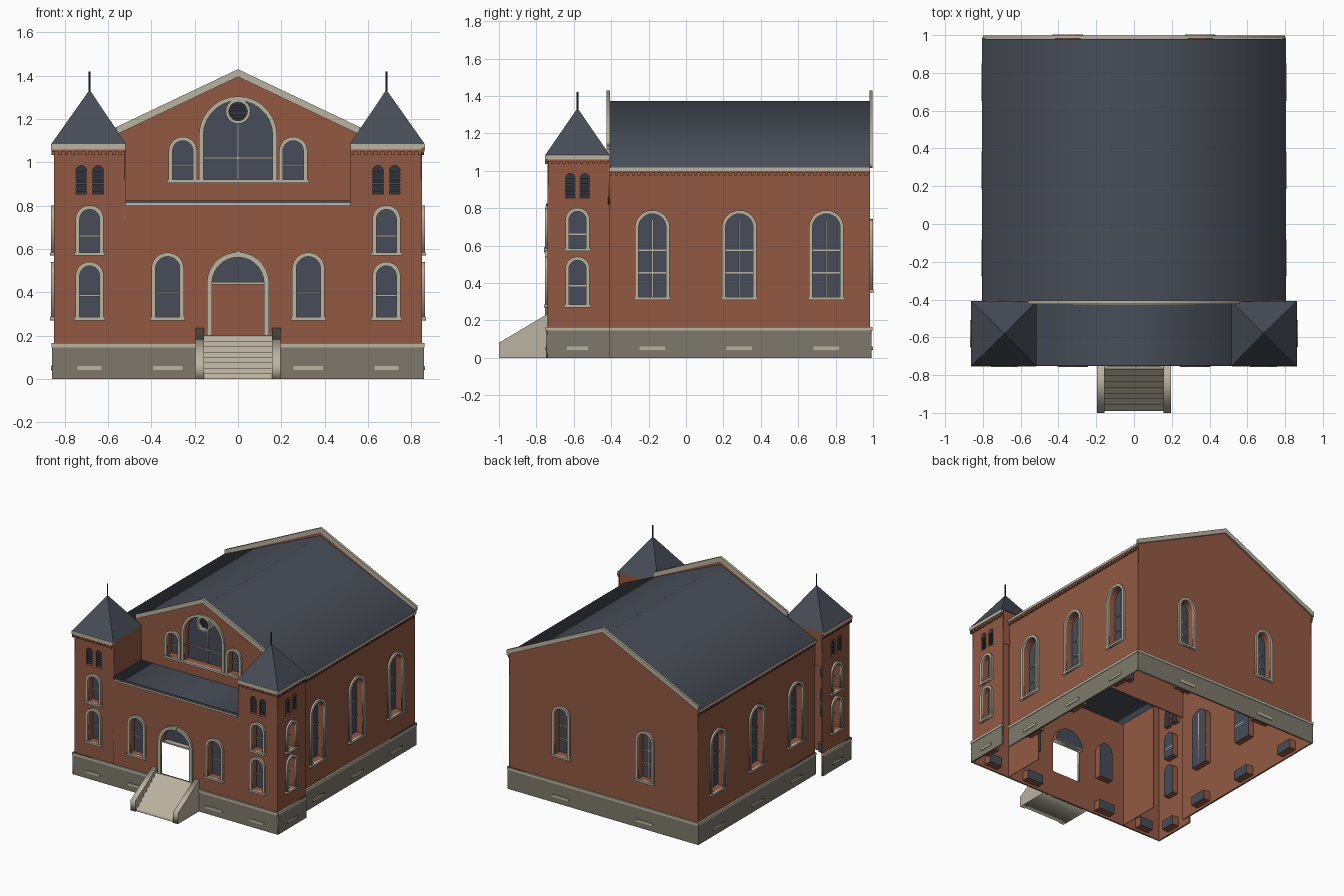
import bpy, bmesh
from math import pi, sin, cos, radians
from mathutils import Matrix, Vector

cube = bpy.data.objects.get("Cube")
if cube:
    bpy.data.objects.remove(cube)


def material(name, hexa):
    rgb = [int(hexa[i:i + 2], 16) / 255 for i in (0, 2, 4)]
    col = [((c + .055) / 1.055) ** 2.4 for c in rgb] + [1]
    m = bpy.data.materials.new(name)
    m.use_nodes = True
    m.diffuse_color = col
    m.node_tree.nodes["Principled BSDF"].inputs["Base Color"].default_value = col
    return m


BRICK = material("red brick", "935943")
TRIM = material("pale stone trim", "bbb3a1")
STONE = material("grey foundation stone", "7d796b")
ROOF = material("slate roof", "484d57")
GLASS = material("window glass", "474c58")
DARK = material("dark louvre", "31353d")


def add(name, me, mats, matrix=Matrix()):
    ob = bpy.data.objects.new(name, me)
    for m in mats:
        me.materials.append(m)
    ob.matrix_world = matrix
    bpy.context.collection.objects.link(ob)
    return ob


def facing(angle, x=0, y=0):
    """Wall frame: local x runs along the wall, y is up, z points outward."""
    return Matrix.Translation((x, y, 0)) @ Matrix.Rotation(radians(angle), 4, 'Z') @ Matrix.Rotation(pi / 2, 4, 'X')


def plate(name, frame, outline, mat, d0, d1, holes=()):
    """Filled flat shape with holes, from depth d0 to d1 on a wall frame."""
    cu = bpy.data.curves.new(name, 'CURVE')
    cu.dimensions, cu.fill_mode, cu.extrude = '2D', 'BOTH', (d1 - d0) / 2
    for pts in [outline, *holes]:
        sp = cu.splines.new('POLY')
        sp.points.add(len(pts) - 1)
        for p, (u, v) in zip(sp.points, pts):
            p.co = (u, v, 0, 1)
        sp.use_cyclic_u = True
    tmp = bpy.data.objects.new(name, cu)
    bpy.context.collection.objects.link(tmp)
    bpy.context.view_layer.update()
    me = bpy.data.meshes.new_from_object(tmp.evaluated_get(bpy.context.evaluated_depsgraph_get()))
    bpy.data.objects.remove(tmp)
    me.materials.clear()
    return add(name, me, [mat], frame @ Matrix.Translation((0, 0, (d0 + d1) / 2)))


def niche(name, frame, outline, depth, back=None):
    """Brick reveal running inward, closed by a pane."""
    bm = bmesh.new()
    front = [bm.verts.new((u, v, 0)) for u, v in outline]
    rear = [bm.verts.new((u, v, -depth)) for u, v in outline]
    for i in range(len(front)):
        bm.faces.new((front[i - 1], rear[i - 1], rear[i], front[i]))
    bm.faces.new(rear).material_index = 1
    me = bpy.data.meshes.new(name)
    bm.to_mesh(me)
    bm.free()
    add(name, me, [BRICK, back or GLASS], frame)


def rect(u0, u1, v0, v1):
    u0, u1 = min(u0, u1), max(u0, u1)
    return [(u0, v0), (u1, v0), (u1, v1), (u0, v1)]


def circle(u, v, r, n=20):
    return [(u + r * cos(2 * pi * i / n), v + r * sin(2 * pi * i / n)) for i in range(n)]


def arch(u, half, bottom, top, n=14):
    arc = [(u + half * cos(pi * i / n), top - half + half * sin(pi * i / n)) for i in range(n + 1)]
    return [(u + half, bottom)] + arc + [(u - half, bottom)]


def surround(name, frame, u, half, bottom, top, w):
    plate(name, frame, arch(u, half + w, bottom, top + w) + arch(u, half, bottom, top)[::-1], TRIM, 0, .014)


def window(frame, u, half, bottom, top, bars, mullion=None, w=.019, sill=True):
    """Arched window with surround, sill and glazing bars; returns its opening."""
    hole = arch(u, half, bottom, top)
    niche("window_niche", frame, hole, .05)
    surround("window_surround", frame, u, half, bottom, top, w)
    if sill:
        plate("window_sill", frame, rect(u - half - w - .006, u + half + w + .006, bottom - .015, bottom), TRIM, 0, .018)
    for z in bars:
        plate("glazing_bar", frame, rect(u - half, u + half, z - .004, z + .004), TRIM, -.05, -.042)
    if mullion:
        plate("mullion", frame, rect(u - .005, u + .005, bottom, mullion), TRIM, -.05, -.04)
    return hole


def louvre(frame, u):
    hole = arch(u, .025, .855, .985)
    niche("louvre_niche", frame, hole, .03, DARK)
    for i in range(6):
        z = .865 + i * .017
        plate("louvre_slat", frame, rect(u - .025, u + .025, z, z + .008), GLASS, -.022, -.004)
    return hole


def vent(frame, u, half):
    plate("foundation_vent", frame, rect(u - half, u + half, .042, .061), TRIM, .006, .014)
    niche("vent_box", frame, rect(u - half, u + half, .02, .09), .06)


def base(frame, u0, u1):
    plate("foundation", frame, rect(u0, u1, 0, .145), STONE, 0, .008)
    plate("foundation_band", frame, rect(u0, u1, .145, .165), TRIM, 0, .012)


def cornice(frame, u0, u1, bottom, top):
    """Stone cornice over a row of brick dentils."""
    u0, u1 = min(u0, u1), max(u0, u1)
    plate("cornice", frame, rect(u0, u1, bottom, top), TRIM, 0, .014)
    n = round((u1 - u0) / .03)
    step = (u1 - u0) / n
    comb = [(u1, bottom), (u0, bottom)]
    for i in range(n):
        a = u0 + i * step
        comb += [(a, bottom - .025), (a + step / 2, bottom - .025), (a + step / 2, bottom - .01), (a + step, bottom - .01)]
    plate("dentils", frame, comb, BRICK, 0, .009)


def tower_openings(frame, u):
    vent(frame, u, .055)
    return [window(frame, u, .046, .285, .522, [.385]), window(frame, u, .046, .585, .783, [.66]),
            louvre(frame, u - .039), louvre(frame, u + .039)]


def wall(name, frame, outline, holes=()):
    plate(name, frame, outline, BRICK, -.004, 0, holes)


FRONT, GABLE, REAR = facing(0, y=-.74), facing(0, y=-.41), facing(180, y=.985)

# Front wall with entrance
holes = [arch(0, .12, .2, .562)]
surround("door_surround", FRONT, 0, .12, .2, .562, .024)
niche("fanlight", FRONT, arch(0, .12, .445, .562), .04)
plate("door_transom", FRONT, rect(-.12, .12, .437, .447), TRIM, -.04, 0)
plate("door_keystone", FRONT, rect(-.012, .012, .562, .592), TRIM, 0, .018)
for s in (-1, 1):
    holes.append(window(FRONT, s * .325, .056, .285, .565, [.4]))
    vent(FRONT, s * .325, .068)
    holes += tower_openings(FRONT, s * .685)
    cornice(FRONT, s * .52, s * .862, 1.06, 1.085)
half = [(.85, 0), (.85, 1.085), (.52, 1.085), (.52, .81)]
wall("front_wall", FRONT, half + [(-u, v) for u, v in half[::-1]], holes)
base(FRONT, -.858, .858)

# Porch roof
plate("porch_roof", FRONT, rect(-.52, .52, .812, .825), ROOF, -.33, .008)
plate("porch_gutter", FRONT, rect(-.52, .52, .798, .812), TRIM, 0, .012)

# Towers and hall sides
for s in (-1, 1):
    ang = 90 * s
    outer, inner, side = facing(ang, s * .85), facing(-ang, s * .52), facing(ang, s * .79)
    wall("tower_side_wall", outer, rect(-.74 * s, -.41 * s, 0, 1.085), tower_openings(outer, -.58 * s))
    wall("tower_inner_wall", inner, rect(.74 * s, .41 * s, 0, 1.085))
    plate("tower_back_wall", GABLE, rect(s * .52, s * .85, .82, 1.085), BRICK, .002, .006)
    base(outer, -.748 * s, -.41 * s)
    cornice(outer, -.754 * s, -.41 * s, 1.06, 1.085)

    bm = bmesh.new()
    ring = [bm.verts.new((s * x, y, 1.085)) for x, y in ((.517, -.752), (.862, -.752), (.862, -.408), (.517, -.408))]
    tip = bm.verts.new((s * .685, -.58, 1.335))
    bm.faces.new(ring)
    for i in range(4):
        bm.faces.new((ring[i - 1], ring[i], tip))
    bmesh.ops.recalc_face_normals(bm, faces=bm.faces)
    me = bpy.data.meshes.new("tower_roof")
    bm.to_mesh(me)
    bm.free()
    add("tower_roof", me, [ROOF])
    bpy.ops.mesh.primitive_cylinder_add(vertices=8, radius=.005, depth=.1, location=(s * .685, -.58, 1.37))
    bpy.context.object.name = "tower_finial"
    bpy.context.object.data.materials.append(DARK)

    holes = []
    for y in (-.18, .285, .75):
        holes.append(window(side, s * y, .074, .325, .77, [.455, .575], .74))
        vent(side, s * y, .068)
    wall("hall_side_wall", side, rect(-.41 * s, .985 * s, 0, 1.02), holes)
    base(side, -.41 * s, .99 * s)
    cornice(side, -.41 * s, .985 * s, 1.0, 1.018)


# Gable walls, coping and hall roof
def chevron(x, apex, slope, thick):
    top = [(-x, apex - slope * x), (0, apex), (x, apex - slope * x)]
    return top + [(u, v - thick) for u, v in top[::-1]]


def gable(bottom):
    return [(-.79, bottom), (.79, bottom), (.79, 1.02), (0, 1.395), (-.79, 1.02)]


holes = [window(GABLE, 0, .16, .92, 1.285, [1.02], 1.18, .02, False)]
holes += [window(GABLE, s * .255, .047, .92, 1.1, [.985], None, .018, False) for s in (-1, 1)]
wall("front_gable_wall", GABLE, gable(.82), holes)
plate("gable_sill", GABLE, rect(-.327, .327, .904, .92), TRIM, 0, .018)
plate("round_louvre_ring", GABLE, circle(0, 1.235, .057), TRIM, -.05, .008, [circle(0, 1.235, .043)])
plate("round_louvre", GABLE, circle(0, 1.235, .044), DARK, -.05, -.03)
for i in range(-2, 3):
    w = .038 - abs(i) * .006
    plate("round_louvre_slat", GABLE, rect(-w, w, 1.232 + i * .015, 1.239 + i * .015), GLASS, -.03, -.01)
plate("front_coping", GABLE, chevron(.56, 1.43, .475, .035), TRIM, -.004, .014)

wall("rear_wall", REAR, gable(0), [window(REAR, s * .35, .056, .365, .722, [.47, .57], .7) for s in (-1, 1)])
for s in (-1, 1):
    vent(REAR, s * .35, .068)
base(REAR, -.798, .798)
plate("rear_coping", REAR, chevron(.8, 1.43, .475, .035), TRIM, -.004, .013)
plate("hall_roof", GABLE, chevron(.802, 1.372, .44, .012), ROOF, -1.39, -.004)

# Entrance steps between sloping cheek walls
SIDE = facing(90)
steps, n = [(-.74, 0), (-.99, 0)], 8
for i in range(n):
    y = -.99 + i * .25 / n
    steps += [(y, .2 * i / n + .001), (y, .2 * (i + 1) / n)]
plate("entrance_steps", SIDE, steps + [(-.74, .2)], TRIM, -.16, .16)
for s in (-1, 1):
    plate("step_cheek", facing(90, s * .177), [(-.74, 0), (-1, 0), (-1, .08), (-.74, .235)], TRIM, -.02, .02)
